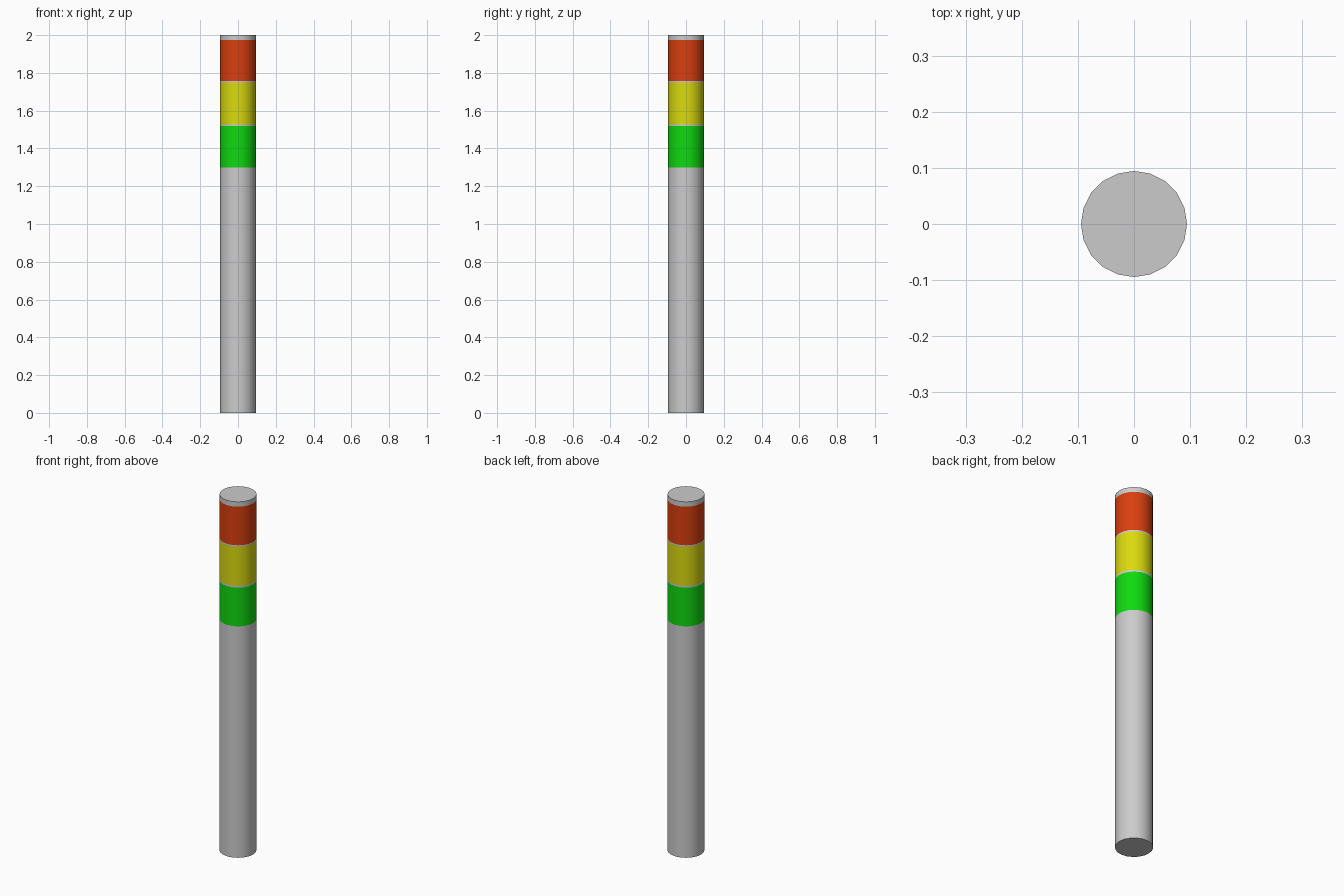
import bpy, bmesh, math

if "Cube" in bpy.data.objects:
    bpy.data.objects.remove(bpy.data.objects["Cube"])

SIDES, R = 20, 0.0945


def tube(name, z0, z1, color=None, cap_bottom=False, cap_top=False):
    """One flush section of the pole, capped only where it is exposed."""
    bm = bmesh.new()
    rings = []
    for z in (z0, z1):
        rings.append([bm.verts.new((R * math.cos(2 * math.pi * i / SIDES),
                                    R * math.sin(2 * math.pi * i / SIDES), z))
                      for i in range(SIDES)])
    low, high = rings
    for i in range(SIDES):
        j = (i + 1) % SIDES
        bm.faces.new((low[i], low[j], high[j], high[i])).smooth = True
    if cap_bottom:
        bm.faces.new(low[::-1])
    if cap_top:
        bm.faces.new(high)
    # keep the rims of the caps crisp
    for e in bm.edges:
        if len(e.link_faces) == 2 and e.calc_face_angle() > math.radians(40):
            e.smooth = False
    me = bpy.data.meshes.new(name)
    bm.to_mesh(me)
    bm.free()
    ob = bpy.data.objects.new(name, me)
    bpy.context.collection.objects.link(ob)
    if color:
        mat = bpy.data.materials.new(name + "_paint")
        mat.diffuse_color = (*color, 1)
        mat.use_nodes = True
        mat.node_tree.nodes["Principled BSDF"].inputs["Base Color"].default_value = mat.diffuse_color
        me.materials.append(mat)
    return ob


# Grey pole and the thin grey rings between the bands
tube("pole_shaft", 0, 1.30, cap_bottom=True)
tube("lower_ring", 1.518, 1.528)
tube("upper_ring", 1.748, 1.756)
tube("pole_top", 1.973, 2.0, cap_top=True)

# Coloured bands
tube("green_band", 1.30, 1.518, (0.005, 0.7, 0.005))
tube("yellow_band", 1.528, 1.748, (0.7, 0.7, 0.005))
tube("red_band", 1.756, 1.973, (0.7, 0.05, 0.005))
